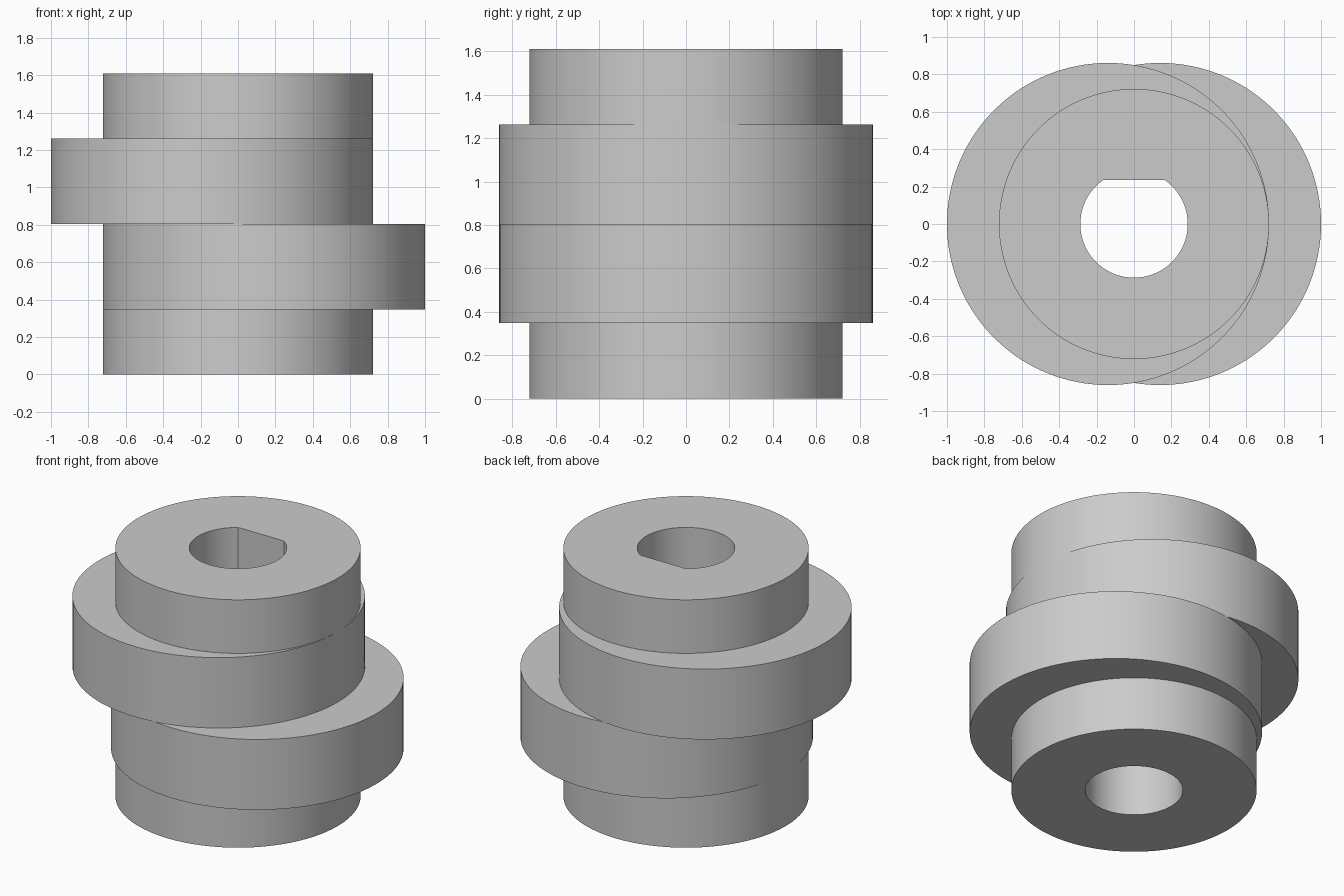
import bpy, bmesh
from math import sin, cos, sqrt, pi, radians

cube = bpy.data.objects.get("Cube")
if cube:
    bpy.data.objects.remove(cube, do_unlink=True)

SEGMENTS = 144
COLLAR_R, LOBE_R, OFFSET = 0.722, 0.861, 0.139
BORE_R, FLAT_Y = 0.287, 0.235
HEIGHT, LOBE_BASE = 1.61, 0.348
MIDDLE, LOBE_TOP = HEIGHT / 2, HEIGHT - LOBE_BASE


# Cross-sections as radius by angle around the shaft axis
def collar(a):
    return COLLAR_R


def lobe(shift):
    return lambda a: shift * cos(a) + sqrt(LOBE_R ** 2 - (shift * sin(a)) ** 2)


upper_lobe, lower_lobe = lobe(-OFFSET), lobe(OFFSET)


def lobe_overlap(a):
    return min(upper_lobe(a), lower_lobe(a))


def round_bore(a):
    return BORE_R


def flatted_bore(a):
    return min(BORE_R, FLAT_Y / sin(a)) if sin(a) > 0.1 else BORE_R


# Skin from the bore's top rim, down the outside, and back up the bore
sections = [
    (flatted_bore, HEIGHT),
    (collar, HEIGHT), (collar, LOBE_TOP),
    (upper_lobe, LOBE_TOP), (upper_lobe, MIDDLE),
    (lobe_overlap, MIDDLE),
    (lower_lobe, MIDDLE), (lower_lobe, LOBE_BASE),
    (collar, LOBE_BASE), (collar, 0),
    (round_bore, 0), (round_bore, MIDDLE),
    (flatted_bore, MIDDLE),
]

bm = bmesh.new()
angles = [2 * pi * i / SEGMENTS for i in range(SEGMENTS)]
rings = [[bm.verts.new((r(a) * cos(a), r(a) * sin(a), z)) for a in angles]
         for r, z in sections]
for k, ring in enumerate(rings):
    below = rings[(k + 1) % len(rings)]
    for i in range(SEGMENTS):
        j = (i + 1) % SEGMENTS
        bm.faces.new((ring[i], below[i], below[j], ring[j]))
# Weld where neighbouring sections touch
bmesh.ops.remove_doubles(bm, verts=bm.verts, dist=0.00001)
bmesh.ops.recalc_face_normals(bm, faces=bm.faces)

mesh = bpy.data.meshes.new("double_cam")
bm.to_mesh(mesh)
bm.free()
cam = bpy.data.objects.new("double_cam", mesh)
bpy.context.collection.objects.link(cam)

# Plain grey
grey = bpy.data.materials.new("light_grey")
grey.use_nodes = True
colour = (0.6, 0.6, 0.6, 1)
grey.diffuse_color = colour
grey.node_tree.nodes["Principled BSDF"].inputs["Base Color"].default_value = colour
mesh.materials.append(grey)

# Smooth walls, crisp rims
bpy.ops.object.select_all(action="DESELECT")
cam.select_set(True)
bpy.context.view_layer.objects.active = cam
bpy.ops.object.shade_smooth_by_angle(angle=radians(25))
